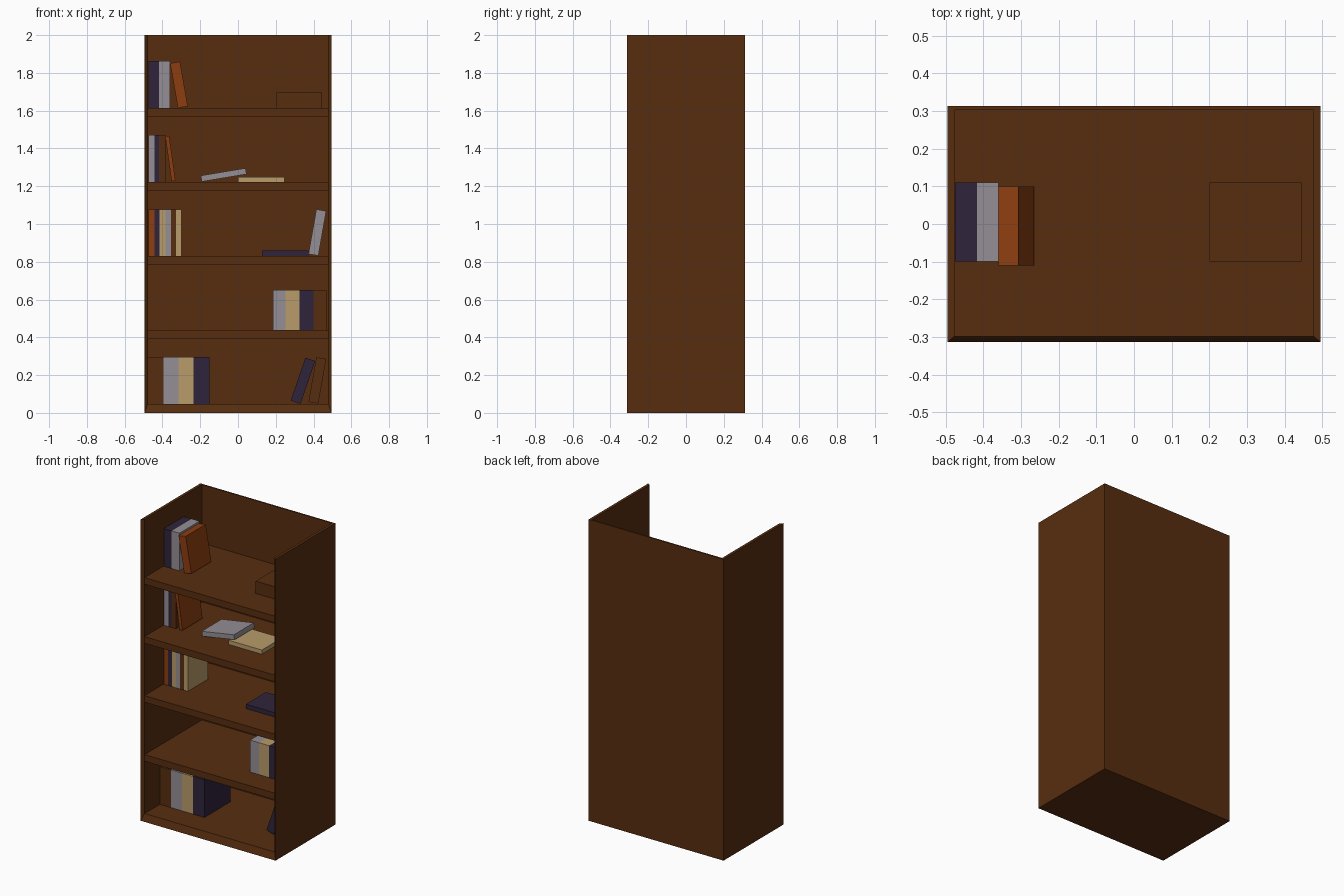
import bpy, bmesh, math
from mathutils import Vector, Matrix

if "Cube" in bpy.data.objects:
    bpy.data.objects.remove(bpy.data.objects["Cube"])


def material(name, rgb):
    m = bpy.data.materials.new(name)
    m.diffuse_color = (*rgb, 1)
    m.use_nodes = True
    m.node_tree.nodes["Principled BSDF"].inputs["Base Color"].default_value = m.diffuse_color
    return m


MATS = {
    "brown": material("walnut brown", (0.095, 0.027, 0.0048)),
    "purple": material("dark purple", (0.028, 0.017, 0.044)),
    "grey": material("warm grey", (0.30, 0.275, 0.30)),
    "tan": material("pale tan", (0.48, 0.33, 0.145)),
    "orange": material("burnt orange", (0.27, 0.048, 0.0055)),
}


def prism(name, pts, extrude, colour):
    """Extrude a planar outline along a vector."""
    bm = bmesh.new()
    face = bm.faces.new([bm.verts.new(p) for p in pts])
    res = bmesh.ops.extrude_face_region(bm, geom=[face], use_keep_orig=True)
    verts = [g for g in res["geom"] if isinstance(g, bmesh.types.BMVert)]
    bmesh.ops.translate(bm, vec=Vector(extrude), verts=verts)
    bmesh.ops.recalc_face_normals(bm, faces=bm.faces)
    return finish(name, bm, colour)


def finish(name, bm, colour):
    me = bpy.data.meshes.new(name)
    bm.to_mesh(me)
    bm.free()
    me.materials.append(MATS[colour])
    ob = bpy.data.objects.new(name, me)
    bpy.context.collection.objects.link(ob)
    return ob


def box(name, centre, size, colour, lean=0):
    """Box, optionally tilted to the right by `lean` degrees."""
    bm = bmesh.new()
    bmesh.ops.create_cube(bm, size=1, matrix=Matrix.Diagonal((*size, 1)))
    ob = finish(name, bm, colour)
    ob.location = centre
    ob.rotation_euler.y = math.radians(lean)
    return ob


X, Y, H = 0.495, 0.313, 2.0          # outer half width, half depth, height
XI, YF, YB = 0.477, -0.298, 0.303    # inner half width, inner front and back
LEVELS = [0.047 + 0.3915 * i for i in range(5)]

# Open-topped case: U-shaped wall outline with chamfered front edges
prism("case_walls",
      [(-X, -Y, 0), (-X, Y, 0), (X, Y, 0), (X, -Y, 0),
       (XI, YF, 0), (XI, YB, 0), (-XI, YB, 0), (-XI, YF, 0)],
      (0, 0, H), "brown")
# Base with sloping front
prism("case_base",
      [(-X, -Y, 0), (-X, Y, 0), (-X, Y, LEVELS[0]), (-X, YF, LEVELS[0])],
      (2 * X, 0, 0), "brown")
# Shelves
for i, z in enumerate(LEVELS[1:], 2):
    box(f"shelf_{i}", (0, (YF + YB) / 2, z - 0.022),
        (2 * XI + 0.004, YB - YF + 0.002, 0.044), "brown")


def row(level, height, depth, y, edges, colours):
    """Upright books side by side between successive x edges."""
    z = LEVELS[level]
    for a, b, c in zip(edges, edges[1:], colours):
        box(f"{c}_upright_book", ((a + b) / 2, y, z + height / 2),
            (b - a, depth, height), c)


# Upright rows, bottom to top
row(0, 0.25, 0.275, 0, [-0.477, -0.395, -0.315, -0.235, -0.15],
    ["brown", "grey", "tan", "purple"])
row(1, 0.212, 0.275, 0, [0.185, 0.252, 0.325, 0.40, 0.468],
    ["grey", "tan", "purple", "brown"])
row(2, 0.247, 0.21, 0.005,
    [-0.475, -0.443, -0.415, -0.385, -0.356, -0.327, -0.298],
    ["orange", "purple", "tan", "grey", "brown", "tan"])
row(3, 0.25, 0.21, 0.005, [-0.475, -0.442, -0.417, -0.385],
    ["grey", "purple", "brown"])
row(4, 0.25, 0.21, 0.005, [-0.475, -0.417, -0.36], ["purple", "grey"])

# Leaning books: x, z, thickness, lean, colour
for x, z, t, lean, c in [
        (0.344, 0.17, 0.055, 19, "purple"), (0.42, 0.172, 0.053, 10, "brown"),
        (0.42, 0.955, 0.053, 10, "grey"), (-0.358, 1.347, 0.021, -8, "orange"),
        (-0.3125, 1.737, 0.053, -10, "orange")]:
    y = -0.005 if c == "orange" else 0.005
    box(f"{c}_leaning_book", (x, y, z), (t, 0.21, 0.24), c, lean)

# Books lying flat: x, level, thickness, colour
for x, level, t, c in [(0.25, 2, 0.029, "purple"), (0.1225, 3, 0.028, "tan"),
                       (0.3225, 4, 0.082, "brown")]:
    box(f"{c}_flat_book", (x, 0.005, LEVELS[level] + t / 2),
        (0.245, 0.21, t), c)

# Book propped on the flat tan one
box("grey_propped_book", (-0.076, 0.005, 1.26), (0.24, 0.21, 0.032), "grey", -9.5)
